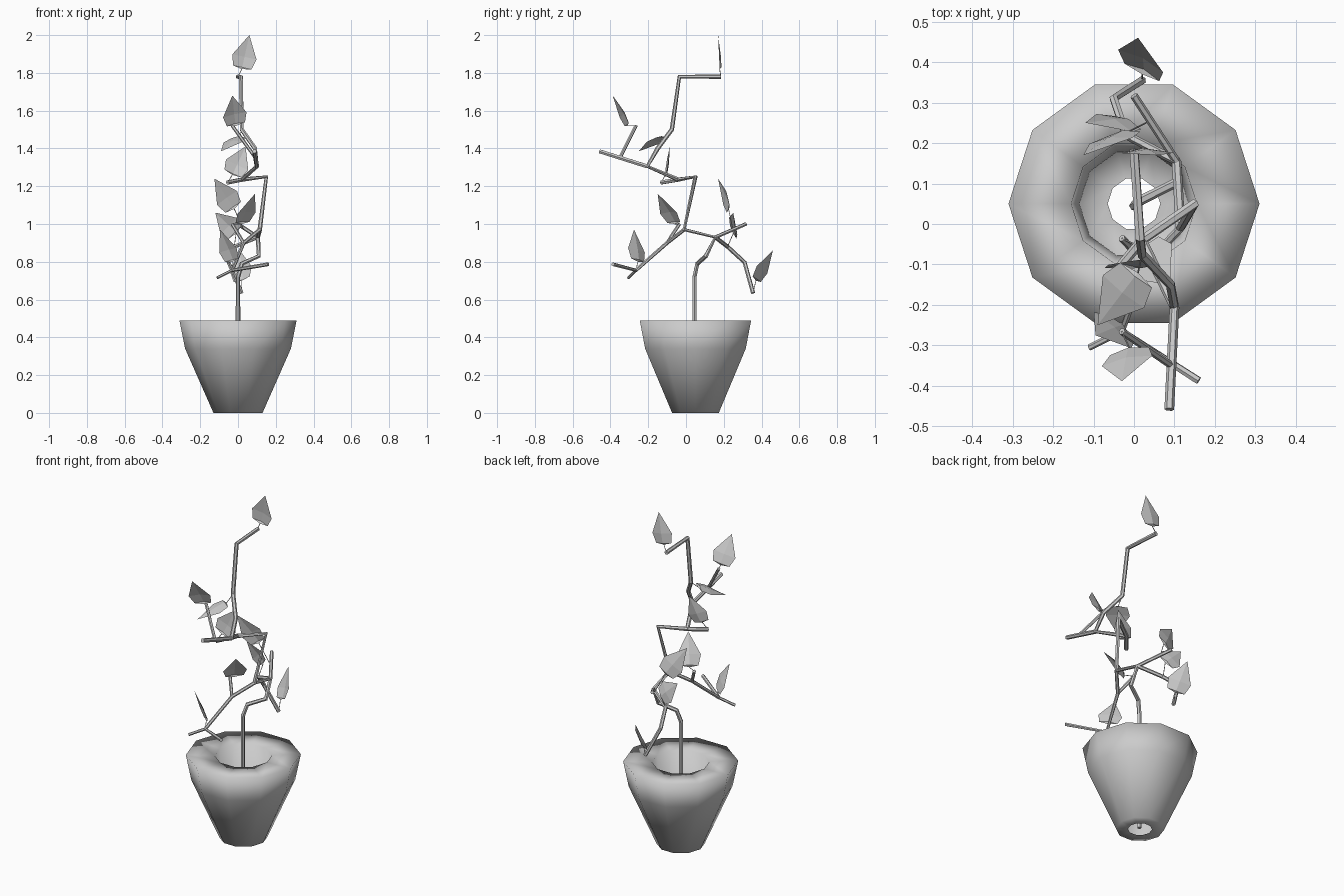
import bpy, bmesh, math
from mathutils import Vector

if "Cube" in bpy.data.objects:
    bpy.data.objects.remove(bpy.data.objects["Cube"])


def make(name, bm, smooth=False):
    bmesh.ops.recalc_face_normals(bm, faces=bm.faces[:])
    me = bpy.data.meshes.new(name)
    bm.to_mesh(me)
    bm.free()
    for p in me.polygons:
        p.use_smooth = smooth
    ob = bpy.data.objects.new(name, me)
    bpy.context.collection.objects.link(ob)
    return ob


def branch(name, pts, r=0.012):
    cu = bpy.data.curves.new(name, 'CURVE')
    cu.dimensions = '3D'
    cu.bevel_depth = r
    cu.bevel_resolution = 1
    cu.use_fill_caps = True
    sp = cu.splines.new('POLY')
    sp.points.add(len(pts) - 1)
    for p, c in zip(sp.points, pts):
        p.co = (*c, 1)
    ob = bpy.data.objects.new(name, cu)
    bpy.context.collection.objects.link(ob)
    bpy.ops.object.select_all(action='DESELECT')
    ob.select_set(True)
    bpy.context.view_layer.objects.active = ob
    bpy.ops.object.convert(target='MESH')
    for p in bpy.context.object.data.polygons:
        p.use_smooth = False


# Leaf outline: fraction of length, half width
LEAF = [(0.05, 0.05), (0.36, 0.065)]


def leaf(name, twig, base, tip, side):
    b, t, s = Vector(base), Vector(tip), Vector(side)
    d = t - b
    s = (s - d * (s.dot(d) / d.length_squared)).normalized()
    n = d.cross(s).normalized() * 0.01
    bm = bmesh.new()
    vb, vt = bm.verts.new(b), bm.verts.new(t)
    mid = [bm.verts.new(b + d * u + n) for u, w in LEAF]
    for k in (1, -1):
        e = [bm.verts.new(b + d * u + s * w * k) for u, w in LEAF]
        bm.faces.new((vb, e[0], mid[0]))
        bm.faces.new((mid[0], e[0], e[1], mid[1]))
        bm.faces.new((mid[1], e[1], vt))
    make(name, bm)
    branch(name + "_stalk", [twig, base], 0.002)


# Pot: ten-sided lathe with thick rim, inner wall and drain hole
profile = [(0.065, 0), (0.13, 0), (0.28, 0.34), (0.31, 0.49),
           (0.155, 0.485), (0.135, 0.02)]
bm = bmesh.new()
N = 10
rings = [[bm.verts.new((r * math.cos(math.tau * i / N),
                        0.05 + r * math.sin(math.tau * i / N), z))
          for i in range(N)] for r, z in profile]
for a, b in zip(rings, rings[1:]):
    for i in range(N):
        j = (i + 1) % N
        bm.faces.new((a[i], a[j], b[j], b[i]))
make("pot", bm, True)

# Main stem and forks
fork1 = (0.105, 0.155, 0.93)
fork2 = (0.115, -0.01, 0.97)
fork3 = (0.02, -0.04, 1.235)
fork4 = (0.10, -0.205, 1.305)
low = (0.03, -0.10, 0.90)
low_end = (-0.03, -0.265, 0.755)
back = (-0.02, 0.22, 0.88)
high = (0.093, -0.35, 1.35)
top_twig = (0.0, 0.185, 1.78)
back_end = (0.02, 0.355, 0.635)
back_up = (0.0, 0.317, 1.0)
low_up = (-0.03, -0.035, 1.0)
mid_end = (-0.055, -0.13, 1.22)
high_up = (-0.03, -0.265, 1.52)

branch("main_stem", [(0, 0.045, 0.01), (0, 0.045, 0.72), (0.02, 0.06, 0.79),
                     (0.11, 0.105, 0.83), fork1, fork2, (0.15, 0.05, 1.25),
                     fork3])
branch("upper_stem", [fork3, fork4, (0.09, -0.15, 1.40), (0.02, -0.075, 1.50),
                      (0.015, -0.035, 1.78), top_twig])
branch("middle_twig", [fork3, mid_end])
branch("upper_front_branch", [fork4, (0.087, -0.458, 1.385)])
branch("upper_front_twig", [high, high_up], 0.009)
branch("back_branch", [fork1, back, (-0.05, 0.31, 0.797), back_end], 0.011)
branch("back_twig", [fork1, back_up], 0.010)
branch("lower_front_branch", [fork2, low, low_end, (0.16, -0.387, 0.787)], 0.010)
branch("lower_front_twig", [low_end, (-0.11, -0.305, 0.715)], 0.008)
branch("lower_up_twig", [low, low_up], 0.009)

# Leaves: attachment, base, tip, width direction
leaves = [
    ("top_leaf", top_twig, (0.02, 0.178, 1.82), (0.06, 0.17, 2.0), (1, 0, 0)),
    ("back_leaf", (0.03, 0.25, 0.97), (-0.02, 0.225, 1.08), (-0.125, 0.17, 1.24), (0.9, 0.15, 0.5)),
    ("lower_up_leaf", low_up, (0.02, -0.06, 1.0), (0.09, -0.15, 1.16), (0.7, 0.7, 0)),
    ("back_side_leaf", back, (-0.01, 0.25, 0.95), (-0.12, 0.25, 1.06), (0.6, -0.3, 0.6)),
    ("lower_leaf", low_end, (-0.03, -0.255, 0.80), (-0.095, -0.275, 0.97), (0.7, -0.7, 0.25)),
    ("back_end_leaf", back_end, (0.02, 0.37, 0.70), (0.01, 0.46, 0.86), (0.85, -0.45, 0.25)),
    ("high_leaf", high_up, (-0.01, -0.31, 1.52), (-0.03, -0.388, 1.68), (0.95, 0.25, 0.1)),
    ("flat_leaf", (0.02, -0.075, 1.50), (0.01, -0.12, 1.46), (-0.09, -0.25, 1.385), (0.8, -0.6, 0.05)),
    ("middle_leaf", mid_end, (-0.03, -0.11, 1.26), (0.04, -0.085, 1.41), (0.9, 0, -0.4)),
]
for l in leaves:
    leaf(*l)
